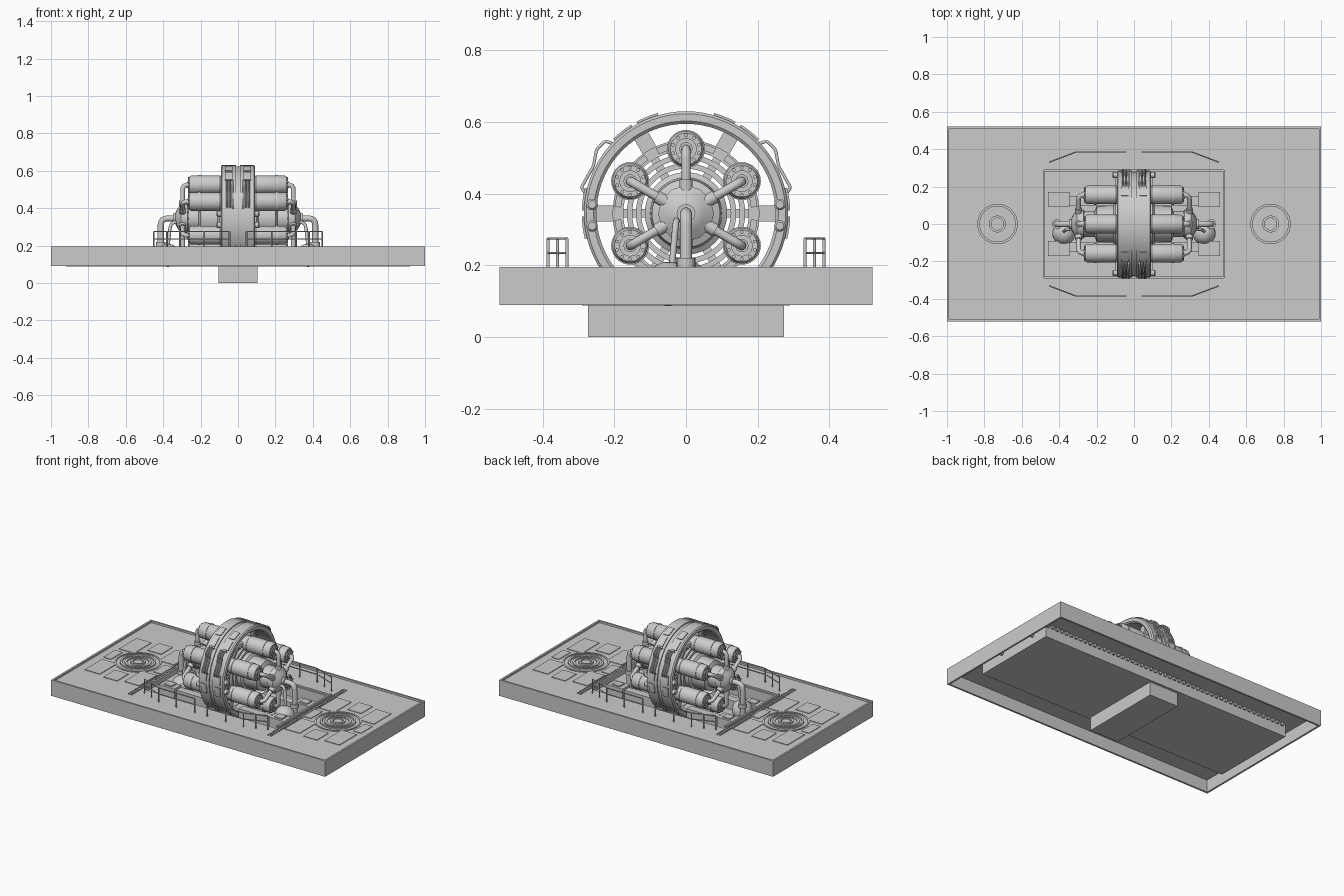
import bpy, bmesh
from math import sin, cos, pi, radians
from mathutils import Vector, Matrix

if "Cube" in bpy.data.objects:
    bpy.data.objects.remove(bpy.data.objects["Cube"])

CZ = 0.345  # height of the engine axis


def finish(name, bm, smooth=True):
    bmesh.ops.recalc_face_normals(bm, faces=bm.faces)
    me = bpy.data.meshes.new(name)
    bm.to_mesh(me)
    bm.free()
    if smooth:
        for p in me.polygons:
            p.use_smooth = True
        me.set_sharp_from_angle(angle=radians(32))
    ob = bpy.data.objects.new(name, me)
    bpy.context.collection.objects.link(ob)
    return ob


def boxes(name, spans, mat=None):
    """One object from (x0,x1,y0,y1,z0,z1) spans."""
    bm = bmesh.new()
    for x0, x1, y0, y1, z0, z1 in spans:
        m = Matrix.Translation(((x0+x1)/2, (y0+y1)/2, (z0+z1)/2)) @ Matrix.Diagonal((abs(x1-x0), abs(y1-y0), abs(z1-z0), 1))
        bmesh.ops.create_cube(bm, size=1, matrix=m)
    if mat:
        bm.transform(mat)
    return finish(name, bm, False)


def lathe(name, profile, center, axis='X', n=48, closed=False, a0=0.0, a1=2*pi):
    """Turn (along, radius) points about an axis; angle 0 points up for X."""
    bm = bmesh.new()
    full = a1 - a0 > 6.28
    rows = []
    for i in range(n if full else n+1):
        a = a0 + (a1-a0)*i/n
        row = []
        for t, r in profile:
            p = (t, r*sin(a), r*cos(a)) if axis == 'X' else (r*cos(a), r*sin(a), t)
            row.append(bm.verts.new(Vector(p)+Vector(center)))
        rows.append(row)
    k = len(profile)
    for i in range(n):
        A, B = rows[i], rows[(i+1) % len(rows)]
        for j in range(k if closed else k-1):
            bm.faces.new((A[j], A[(j+1) % k], B[(j+1) % k], B[j]))
    if full and not closed:
        for j in (0, k-1):
            bm.faces.new([r[j] for r in rows])
    if not full:
        bm.faces.new(rows[0])
        bm.faces.new(rows[-1])
    return finish(name, bm)


def ring(name, x0, x1, r0, r1, n=64, c=(0, 0, CZ), **kw):
    return lathe(name, [(x0, r0), (x1, r0), (x1, r1), (x0, r1)], c, n=n, closed=True, **kw)


def tube(name, pts, r, fillet=0.0, res=3):
    """Round pipe along a path with rounded bends."""
    pts = [Vector(p) for p in pts]
    path = [pts[0]]
    for a, b, c in zip(pts, pts[1:], pts[2:]):
        if not fillet:
            path.append(b)
            continue
        p, q = b+(a-b).normalized()*fillet, b+(c-b).normalized()*fillet
        path += [p*(1-t)**2 + b*2*t*(1-t) + q*t*t for t in (0, .25, .5, .75, 1)]
    path.append(pts[-1])
    cu = bpy.data.curves.new(name, 'CURVE')
    cu.dimensions, cu.bevel_depth, cu.bevel_resolution, cu.use_fill_caps = '3D', r, res, True
    sp = cu.splines.new('POLY')
    sp.points.add(len(path)-1)
    for v, p in zip(sp.points, path):
        v.co = (*p, 1)
    ob = bpy.data.objects.new(name, cu)
    bpy.context.collection.objects.link(ob)
    return ob


def rot(a):
    return Matrix.Translation((0, 0, CZ)) @ Matrix.Rotation(a, 4, 'X')


# Platform: skirt, deck with central opening, trough below and ring well
T, D = 0.195, 0.183
boxes("skirt", [(-1, 1, s*.52, s*.508, .09, T) for s in (1, -1)] + [(s, s*.988, -.508, .508, .09, T) for s in (1, -1)])
boxes("deck", [(s*.48, s*.988, -.508, .508, D-.012, D) for s in (1, -1)] + [(-.48, .48, s*.29, s*.508, D-.012, D) for s in (1, -1)])
boxes("opening_lip", [(s*.475, s*.487, -.28, .28, D-.02, T) for s in (1, -1)])
boxes("trough_floor", [(s*.1, s*.92, -.29, .29, .088, .098) for s in (1, -1)] + [(-.1, .1, s*.27, s*.29, .088, .098) for s in (1, -1)])
boxes("trough_walls", [(-.92, .92, s*.28, s*.29, .09, D-.01) for s in (1, -1)] + [(s*.91, s*.92, -.28, .28, .09, D-.01) for s in (1, -1)])
boxes("trough_teeth", [(-.9+i*.036, -.882+i*.036, s*.29, s*.3, D-.03, D-.01) for i in range(51) for s in (1, -1)])
boxes("ring_well", [(-.105, .105, -.274, .274, 0, .008)] + [(s*.098, s*.105, -.274, .274, .008, .095) for s in (1, -1)]
      + [(-.098, .098, s*.267, s*.274, .008, .095) for s in (1, -1)])

for s in (-1, 1):
    # Deck pads, seams and round hatches at both ends
    c = (s*.73, 0, 0)
    for r0, r1, h in ((.13, .14, .004), (.095, .108, .009), (.065, .08, .006), (.032, .045, .011)):
        lathe("hatch_ring", [(D-.003, r0), (D+h, r0), (D+h, r1), (D-.003, r1)], c, 'Z', 40, True)
    lathe("hatch_hub", [(D-.003, .026), (D+.006, .026), (D+.006, .02)], c, 'Z', 24)
    pads = [(-.05, .05, t*.17, t*.29) for t in (1, -1)] + [(t*.155, t*.21, -.06, .06) for t in (1, -1)]
    pads += [(u*.09, u*.2, t*.09, t*.27) for t in (1, -1) for u in (1, -1)]
    boxes("deck_pads", [(c[0]+a, c[0]+b, y0, y1, D-.003, D+.004) for a, b, y0, y1 in pads])
    boxes("deck_seam", [(s*x, s*(x+.008), -.4+i*.02, -.389+i*.02, D-.003, D+.005) for x in (.495, .515) for i in range(40)])
    tube("trough_pipe", [(s*.93, .18, .14), (s*.955, .18, .14), (s*.955, -.1, .14), (s*.93, -.1, .14)], .014, .02)

    # Railings on both long sides
    for t in (-1, 1):
        path = [(s*.045, t*.385), (s*.31, t*.385), (s*.45, t*.332)]
        for z in (.275, .235):
            tube("rail_bar", [(x, y, z) for x, y in path], .0035, 0, 1)
        for x, y in path + [(s*.18, t*.385), (s*.38, t*.3585)]:
            tube("rail_post", [(x, y, D-.005), (x, y, .275)], .0045, 0, 1)

    # Side machine housings and tank in the opening
    for t in (-1, 1):
        boxes("housing", [(s*.345, s*.46, t*.09, t*.17, .095, .175), (s*.11, s*.345, t*.1, t*.15, .095, .16),
                          (s*.375, s*.43, t*.105, t*.155, .175, .182)])
    bm = bmesh.new()
    bmesh.ops.create_uvsphere(bm, u_segments=20, v_segments=12, radius=.062, matrix=Matrix.Translation((s*.375, -.05, .148)))
    finish("tank", bm)

    # Outer ring half, with rolled edges
    lathe("outer_ring", [(s*.012, .25), (s*.085, .25), (s*.092, .258), (s*.092, .278), (s*.085, .285), (s*.012, .285)],
          (0, 0, CZ), n=72, closed=True)
    # Raised plates around the ring
    for k in range(12):
        a = radians(22 + 30*k) if k % 2 == 0 else radians(-22 + 30*(k+1))
        ring("ring_plate", s*.03, s*.07, .28, .291, 5, a0=a-.11, a1=a+.11)
    # Cable loops and clamps at the ring's sides
    for t in (-1, 1):
        for x in (.028, .043, .058):
            tube("ring_cable", [(s*x, t*.285*sin(a), CZ+.285*cos(a)) if r == 0 else (s*x, t*(.285+r)*sin(a), CZ+(.285+r)*cos(a))
                 for a, r in ((.8, -.008), (.84, .018), (.95, .022), (1.1, .005), (1.2, .008), (1.33, .016), (1.4, -.008))], .005, .008, 1)
        for z in (.37, .31):
            lathe("ring_clamp", [(s*.085, .016), (s*.11, .016), (s*.115, .011)], (0, t*.262, z), n=16)

    # Central core: inner ring, stepped rings and hub
    ring("inner_ring", s*.012, s*.06, .175, .205)
    for r0, r1, x in ((.15, .165, .07), (.125, .14, .08)):
        ring("core_ring", s*.012, s*x, r0, r1)
    lathe("core", [(0, .115), (s*.1, .115), (s*.11, .1), (s*.2, .095), (s*.21, .07), (s*.27, .07)], (0, 0, CZ), n=48)
    lathe("hub", [(s*.26, .062), (s*.27, .078), (s*.305, .078), (s*.325, .05), (s*.335, .03)], (0, 0, CZ), n=12)

    # Six cylinders with caps, bolts and elbow pipes to the hub
    for k in range(6):
        a = k*pi/3
        u = Vector((0, sin(a), cos(a)))
        p = u*.18 + Vector((0, 0, CZ))
        lathe("cylinder", [(s*.0, .046), (s*.09, .046), (s*.095, .05), (s*.25, .05), (s*.26, .044), (s*.26, .03), (s*.268, .03), (s*.268, .02)], p, n=28)
        ring("cylinder_band", s*.2, s*.215, .049, .053, 28, p)
        bm = bmesh.new()
        for b in range(10):
            q = p + Vector((s*.262, .038*sin(b*pi/5), .038*cos(b*pi/5)))
            bmesh.ops.create_cone(bm, cap_ends=True, segments=6, radius1=.0055, radius2=.0055, depth=.01,
                                  matrix=Matrix.Translation(q) @ Matrix.Rotation(pi/2, 4, 'Y'))
        finish("cap_bolts", bm, False)
        c0 = Vector((s*.296, 0, CZ))
        tube("elbow_pipe", [p+Vector((s*.255, 0, 0)), p+Vector((s*.296, 0, 0)), c0+u*.05], .013, .028)
        tube("pipe_collar", [c0+u*.065, c0+u*.095], .019)
        tube("pipe_collar", [p+Vector((s*.262, 0, 0)), p+Vector((s*.274, 0, 0))], .019)

    # Main outlet pipe bending down into the opening, and tank feed
    tube("outlet_pipe", [(s*.31, 0, .345), (s*.413, 0, .345), (s*.413, 0, .09)], .017, .035)
    for z0, z1 in ((.195, .22), (.098, .112)):
        lathe("outlet_flange", [(z0, .026), (z1, .026)], (s*.413, 0, 0), 'Z', 20)
    lathe("outlet_collar", [(s*.33, .026), (s*.348, .026)], (0, 0, CZ), n=20)
    tube("feed_pipe", [(s*.31, -.025, .325), (s*.36, -.028, .325), (s*.375, -.04, .19)], .009, .03)

# Ring seam and spokes joining inner and outer rings
ring("ring_core", -.014, .014, .253, .278, 72)
for k in range(6):
    boxes("spoke", [(-.03, .03, -.022, .022, .2, .254), (-.05, .05, -.012, .012, .11, .18)], rot(k*pi/3 + pi/6))
# Raised segments on the inner ring faces
for k in range(12):
    for s in (-1, 1):
        a = k*pi/6 + pi/12
        ring("ring_segment", s*.058, s*.068, .182, .2, 5, a0=a-.17, a1=a+.17)
